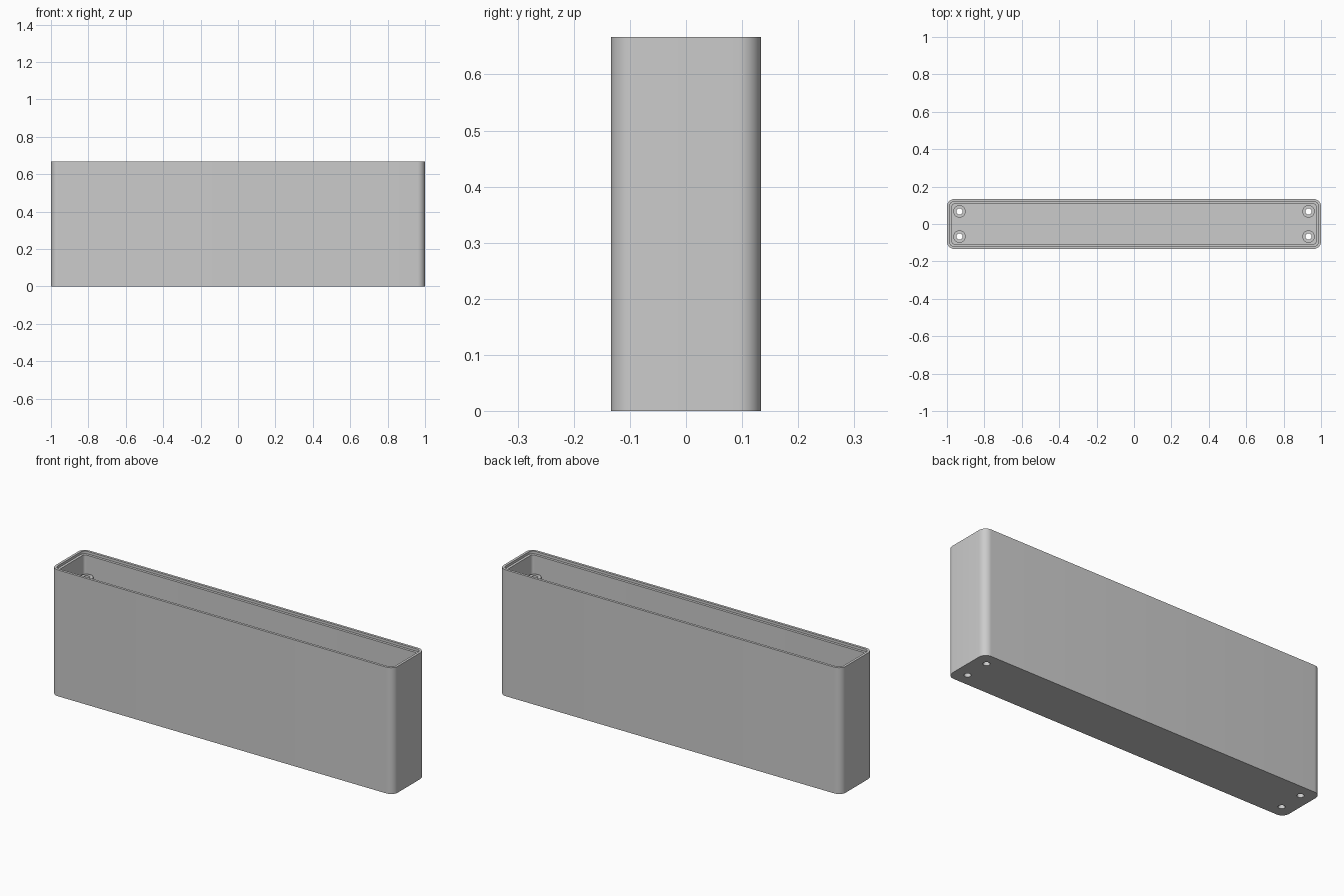
import bpy, bmesh, math

if "Cube" in bpy.data.objects:
    bpy.data.objects.remove(bpy.data.objects["Cube"])

# Main sizes
LENGTH, DEPTH, HEIGHT = 2.0, 0.267, 0.667
CORNER, WALL, LIP = 0.04, 0.0267, 0.0133
FLOOR = 0.0267
POST_X, POST_Y, POST_TOP = 0.933, 0.067, 0.56
POST_R, HOLE_R = 0.033, 0.0165

grey = bpy.data.materials.new("plain grey")
grey.use_nodes = True
COLOUR = (0.6, 0.6, 0.6, 1)
grey.diffuse_color = COLOUR
grey.node_tree.nodes["Principled BSDF"].inputs["Base Color"].default_value = COLOUR


def rounded_outline(inset, steps=10):
    """Rounded rectangle, moved inwards from the outer face."""
    radius = CORNER - inset
    cx, cy = LENGTH / 2 - CORNER, DEPTH / 2 - CORNER
    points = []
    for quarter, (sx, sy) in enumerate([(1, 1), (-1, 1), (-1, -1), (1, -1)]):
        for i in range(steps + 1):
            a = math.pi / 2 * (quarter + i / steps)
            points.append((sx * cx + radius * math.cos(a),
                           sy * cy + radius * math.sin(a)))
    return points


def circle(radius, x, y, sides=32):
    turn = 2 * math.pi / sides
    return [(x + radius * math.cos(turn * i), y + radius * math.sin(turn * i))
            for i in range(sides)]


def add_skin(bm, sections, capped=True, closed=False):
    """Bridge a stack of (outline, height) sections with quads."""
    rings = [[bm.verts.new((x, y, z)) for x, y in pts] for pts, z in sections]
    pairs = list(zip(rings, rings[1:]))
    if closed:
        pairs.append((rings[-1], rings[0]))
    for low, high in pairs:
        n = len(low)
        for i in range(n):
            j = (i + 1) % n
            bm.faces.new((low[i], low[j], high[j], high[i]))
    if capped:
        bm.faces.new(rings[0][::-1])
        bm.faces.new(rings[-1])


def make_object(name, bm):
    bmesh.ops.recalc_face_normals(bm, faces=bm.faces)
    mesh = bpy.data.meshes.new(name)
    bm.to_mesh(mesh)
    bm.free()
    mesh.materials.append(grey)
    obj = bpy.data.objects.new(name, mesh)
    bpy.context.collection.objects.link(obj)
    return obj


def activate(obj):
    bpy.ops.object.select_all(action="DESELECT")
    obj.select_set(True)
    bpy.context.view_layer.objects.active = obj


corners = [(sx * POST_X, sy * POST_Y) for sx in (-1, 1) for sy in (-1, 1)]

# Open case with a stepped rim
bm = bmesh.new()
add_skin(bm, [
    (rounded_outline(0), 0),
    (rounded_outline(0), HEIGHT),
    (rounded_outline(LIP), HEIGHT),
    (rounded_outline(LIP), HEIGHT - LIP),
    (rounded_outline(WALL), HEIGHT - LIP),
    (rounded_outline(WALL), FLOOR),
])
case = make_object("case", bm)

# Screw holes through the floor
bm = bmesh.new()
for x, y in corners:
    add_skin(bm, [(circle(HOLE_R, x, y), -0.1), (circle(HOLE_R, x, y), 0.1)])
cutter = make_object("hole_cutter", bm)
cutter.hide_render = True
bore = case.modifiers.new("screw_holes", "BOOLEAN")
bore.operation = "DIFFERENCE"
bore.solver = "EXACT"
bore.object = cutter
activate(case)
bpy.ops.object.modifier_apply(modifier=bore.name)
bpy.data.objects.remove(cutter)
bpy.ops.object.shade_smooth_by_angle(angle=math.radians(30))

# Hollow screw posts standing on the floor
for number, (x, y) in enumerate(corners, 1):
    outer, inner = circle(POST_R, x, y), circle(HOLE_R, x, y)
    bm = bmesh.new()
    add_skin(bm, [(outer, FLOOR), (outer, POST_TOP),
                  (inner, POST_TOP), (inner, FLOOR)], capped=False, closed=True)
    post = make_object(f"screw_post_{number}", bm)
    activate(post)
    bpy.ops.object.shade_smooth_by_angle(angle=math.radians(30))
